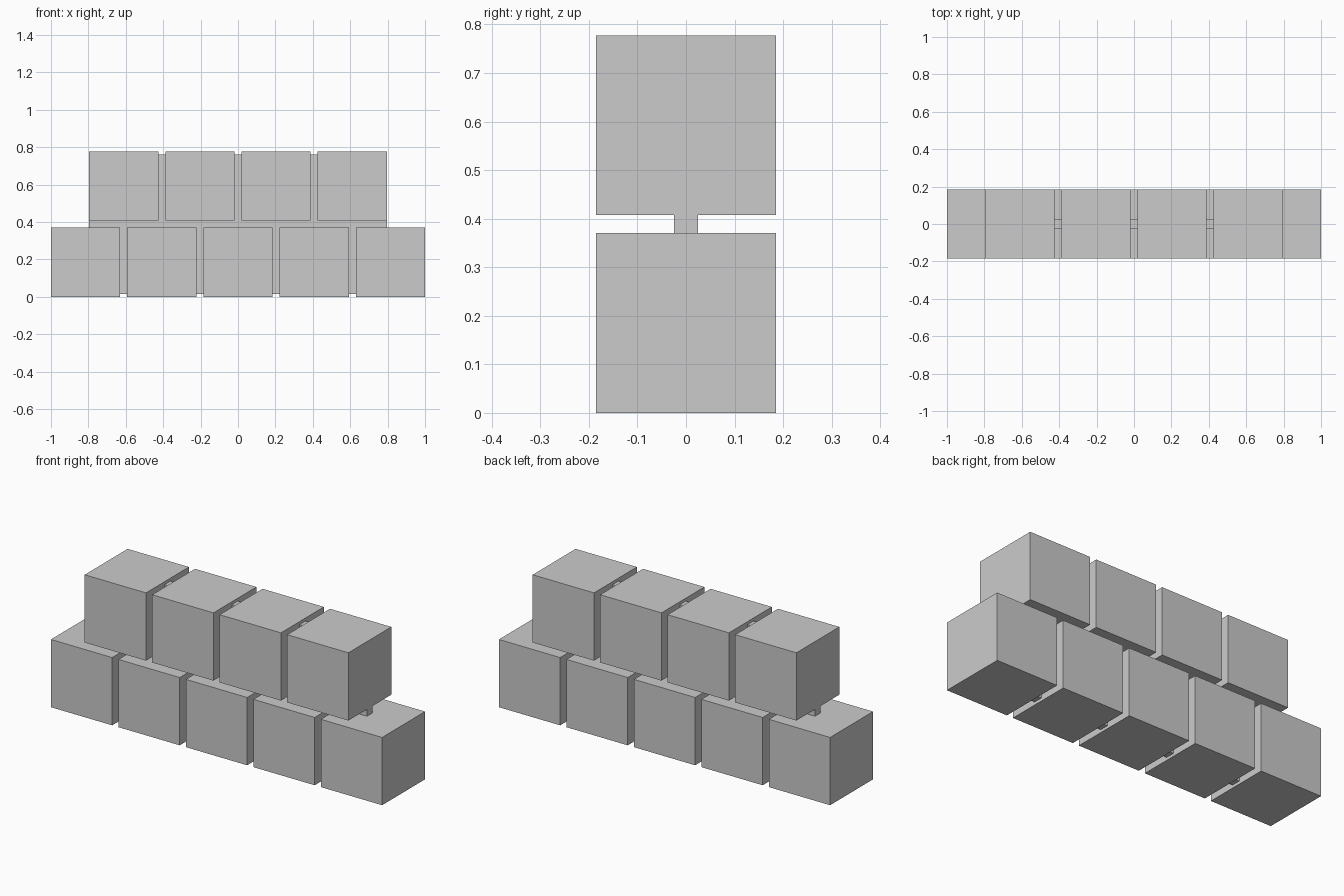
import bpy

if "Cube" in bpy.data.objects:
    bpy.data.objects.remove(bpy.data.objects["Cube"])

SIZE = 0.37        # block edge length
PITCH = 0.4075     # block spacing, along the row and upward
GAP = PITCH - SIZE
JOINT = 0.05       # joint thickness front to back
INSET = 0.016      # joint recess at the outer top and bottom


def box(name, x, z0, sx, sy, z1):
    bpy.ops.mesh.primitive_cube_add(size=1, location=(x, 0, (z0 + z1) / 2))
    ob = bpy.context.object
    ob.name = name
    ob.scale = (sx, sy, z1 - z0)
    bpy.ops.object.transform_apply(location=False, rotation=False, scale=True)


def row(name, count, z, joint_z0, joint_z1):
    # Blocks centred on x = 0, with a thin recessed joint in every gap
    first = -(count - 1) * PITCH / 2
    for i in range(count):
        x = first + i * PITCH
        box(f"{name}_block_{i + 1}", x, z, SIZE, SIZE, z + SIZE)
        if i < count - 1:
            box(f"{name}_joint_{i + 1}", x + PITCH / 2, joint_z0, GAP, JOINT, joint_z1)


# Lower course of five, upper course of four staggered by half a block
row("lower", 5, 0, INSET, SIZE)
row("upper", 4, PITCH, PITCH, PITCH + SIZE - INSET)

# Horizontal joint between the courses
box("bed_joint", 0, SIZE, 3 * PITCH + SIZE, JOINT, PITCH)
